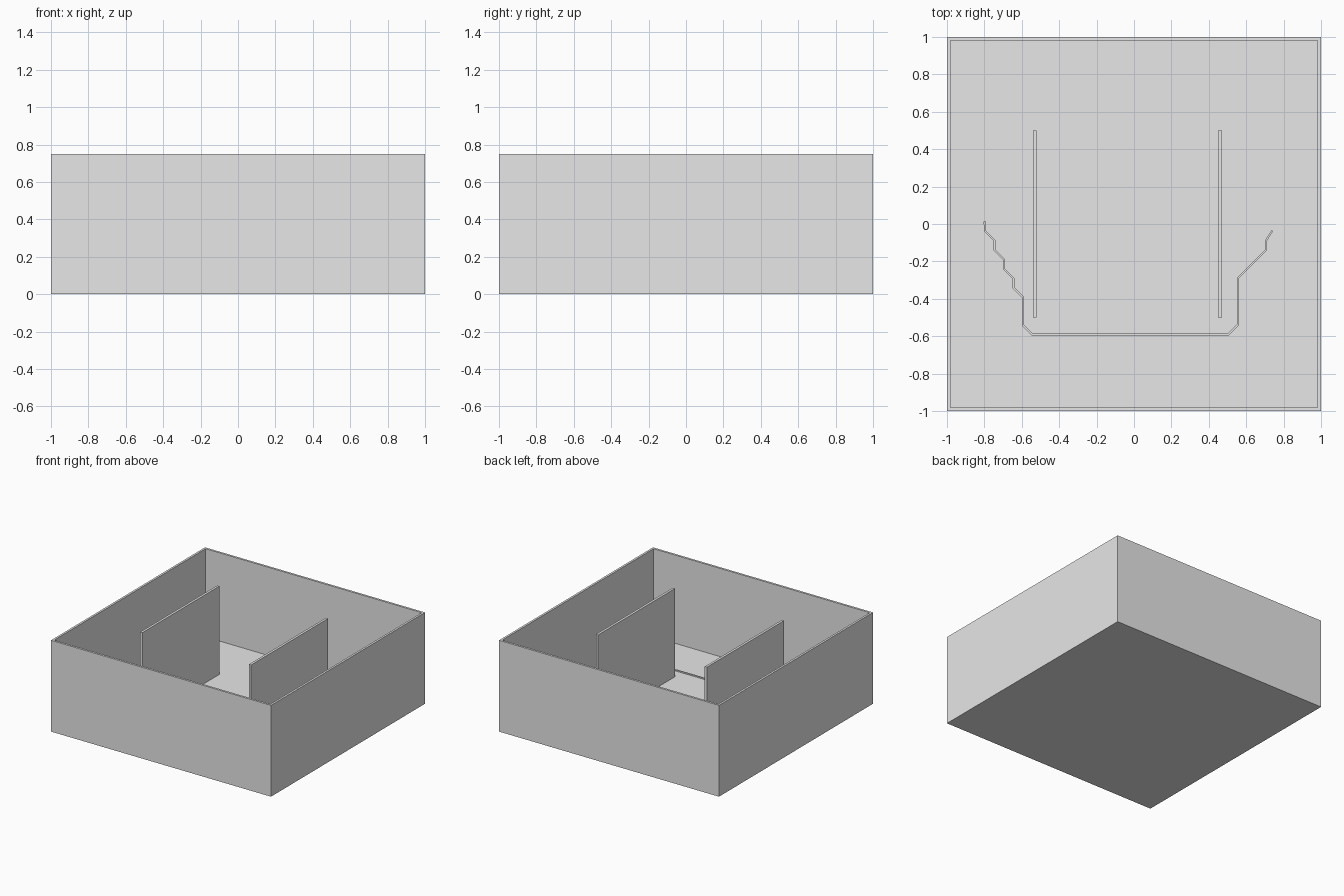
import bpy, bmesh
from mathutils import Vector

if "Cube" in bpy.data.objects:
    bpy.data.objects.remove(bpy.data.objects["Cube"])

grey = bpy.data.materials.new("light grey")
grey.diffuse_color = (0.8, 0.8, 0.8, 1)
grey.use_nodes = True
grey.node_tree.nodes["Principled BSDF"].inputs["Base Color"].default_value = grey.diffuse_color

T = 0.025   # shell and floor thickness
H = 0.75    # overall height


def finish(name, bm):
    bmesh.ops.recalc_face_normals(bm, faces=bm.faces)
    mesh = bpy.data.meshes.new(name)
    bm.to_mesh(mesh)
    bm.free()
    mesh.materials.append(grey)
    obj = bpy.data.objects.new(name, mesh)
    bpy.context.collection.objects.link(obj)
    return obj


def add_box(bm, lo, hi):
    verts = bmesh.ops.create_cube(bm, size=1)["verts"]
    for v in verts:
        v.co = [lo[i] + (v.co[i] + 0.5) * (hi[i] - lo[i]) for i in range(3)]
    return verts


# Open tray: inset the top of a block and push it down to the floor
bm = bmesh.new()
add_box(bm, (-1, -1, 0), (1, 1, H))
bm.normal_update()
top = max(bm.faces, key=lambda f: f.calc_center_median().z)
bmesh.ops.inset_region(bm, faces=[top], thickness=T)
inner = bmesh.ops.extrude_discrete_faces(bm, faces=[top])["faces"][0]
for v in inner.verts:
    v.co.z = T
finish("tray", bm)

# Two standing partitions
for name, x in (("left_partition", -0.53), ("right_partition", 0.46)):
    bm = bmesh.new()
    add_box(bm, (x - 0.01, -0.5, T), (x + 0.01, 0.5, H))
    finish(name, bm)

# Thin raised path on the floor, a mitred strip along a polyline
path = [Vector(p) for p in (
    (-0.80, 0.015), (-0.795, -0.04), (-0.745, -0.09), (-0.745, -0.14),
    (-0.695, -0.19), (-0.695, -0.24), (-0.645, -0.29), (-0.645, -0.34),
    (-0.595, -0.39), (-0.595, -0.54), (-0.545, -0.59), (0.505, -0.59),
    (0.555, -0.54), (0.555, -0.29), (0.705, -0.14), (0.705, -0.09),
    (0.74, -0.035))]
HALF, RISE = 0.005, 0.01
bm = bmesh.new()
rings = []
for i, p in enumerate(path):
    a = (p - path[i - 1]).normalized() if i else None
    b = (path[i + 1] - p).normalized() if i < len(path) - 1 else None
    a, b = a or b, b or a
    t = (a + b).normalized()
    side = Vector((-t.y, t.x)) * HALF / max(t.dot(a), 0.5)
    rings.append([bm.verts.new((*(p + side * s), T + z))
                  for s, z in ((-1, 0), (1, 0), (1, RISE), (-1, RISE))])
for r, q in zip(rings, rings[1:]):
    for k in range(4):
        bm.faces.new((r[k], r[(k + 1) % 4], q[(k + 1) % 4], q[k]))
bm.faces.new(rings[0])
bm.faces.new(rings[-1])
finish("floor_path", bm)
